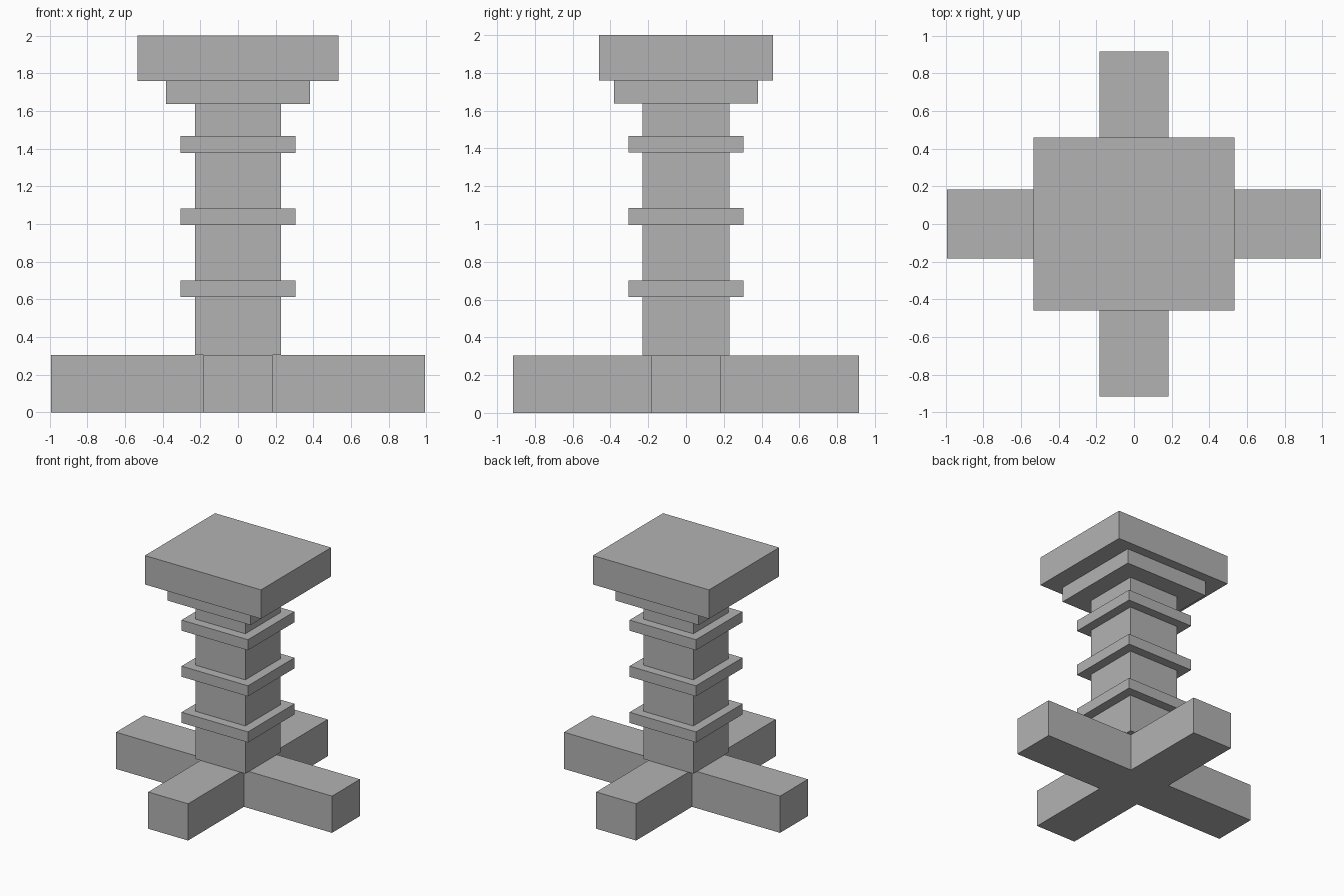
import bpy
import bmesh

cube = bpy.data.objects.get("Cube")
if cube:
    bpy.data.objects.remove(cube, do_unlink=True)

# Single plain grey
grey = bpy.data.materials.new("stone_grey")
grey.use_nodes = True
colour = (0.45, 0.45, 0.45, 1)
grey.diffuse_color = colour
grey.node_tree.nodes["Principled BSDF"].inputs["Base Color"].default_value = colour


def prism(name, outline, bottom, top):
    """Extrude a flat outline from bottom to top."""
    bm = bmesh.new()
    face = bm.faces.new([bm.verts.new((x, y, bottom)) for x, y in outline])
    result = bmesh.ops.extrude_face_region(bm, geom=[face], use_keep_orig=True)
    lifted = [v for v in result["geom"] if isinstance(v, bmesh.types.BMVert)]
    bmesh.ops.translate(bm, verts=lifted, vec=(0, 0, top - bottom))
    bmesh.ops.recalc_face_normals(bm, faces=bm.faces)
    mesh = bpy.data.meshes.new(name)
    bm.to_mesh(mesh)
    bm.free()
    mesh.materials.append(grey)
    obj = bpy.data.objects.new(name, mesh)
    bpy.context.collection.objects.link(obj)
    return obj


def block(name, half_x, half_y, bottom, top):
    corners = [(-half_x, -half_y), (half_x, -half_y), (half_x, half_y), (-half_x, half_y)]
    return prism(name, corners, bottom, top)


# Cross-shaped foot
w, arm_x, arm_y, foot_top = 0.183, 0.992, 0.916, 0.305
quarter = [(arm_x, w), (w, w), (w, arm_y)]
cross = []
for sx, sy in ((1, 1), (-1, 1), (-1, -1), (1, -1)):
    corner = [(sx * x, sy * y) for x, y in quarter]
    cross += corner if sx * sy > 0 else corner[::-1]
prism("cross_foot", cross, 0, foot_top)

# Square column with three collars
block("column", 0.228, 0.23, foot_top, 1.637)
for i in range(3):
    z = 0.613 + i * 0.3825
    block(f"collar_{i + 1}", 0.305, 0.305, z, z + 0.088)

# Capital and top slab
block("capital", 0.381, 0.381, 1.637, 1.76)
block("top_slab", 0.533, 0.46, 1.76, 2.0)
